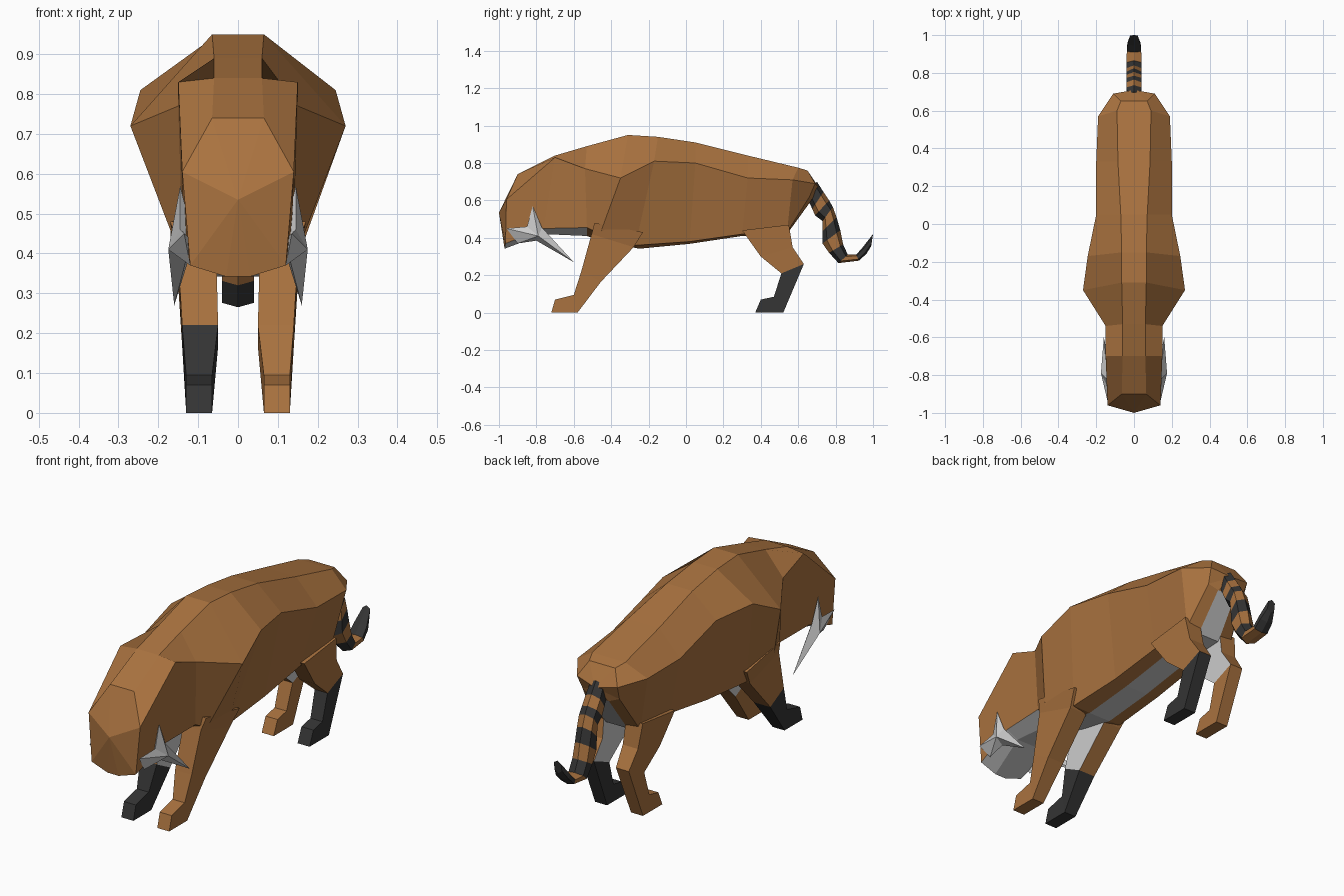
import bpy, bmesh

if "Cube" in bpy.data.objects:
    bpy.data.objects.remove(bpy.data.objects["Cube"])


def material(name, color):
    m = bpy.data.materials.new(name)
    m.diffuse_color = (*color, 1)
    m.use_nodes = True
    m.node_tree.nodes["Principled BSDF"].inputs["Base Color"].default_value = m.diffuse_color
    return m


BROWN = material("brown", (0.40, 0.17, 0.05))
BLACK = material("black", (0.035, 0.035, 0.035))


def finish(name, bm, mats):
    bmesh.ops.recalc_face_normals(bm, faces=bm.faces)
    mesh = bpy.data.meshes.new(name)
    bm.to_mesh(mesh)
    bm.free()
    for m in mats:
        mesh.materials.append(m)
    ob = bpy.data.objects.new(name, mesh)
    bpy.context.collection.objects.link(ob)
    return ob


def loft(name, rings, mats, pick, tips=(None, None)):
    """Skin closed rings; pick(segment, side) gives the material slot; tips pull the caps to a point."""
    bm = bmesh.new()
    vs = [[bm.verts.new(p) for p in r] for r in rings]
    n = len(rings[0])
    for s in range(len(vs) - 1):
        for k in range(n):
            j = (k + 1) % n
            f = bm.faces.new((vs[s][k], vs[s][j], vs[s + 1][j], vs[s + 1][k]))
            f.material_index = pick(s, k)
    for ring, tip, s in ((vs[0], tips[0], 0), (vs[-1], tips[1], len(vs) - 2)):
        cap = bm.faces.new(ring)
        cap.material_index = pick(s, 0)
        if tip:
            bmesh.ops.poke(bm, faces=[cap])["verts"][0].co = tip
    return finish(name, bm, mats)


# Body and head: four rails from nose to rump, mirrored into rings
back = [(.065, -.9, .74), (.06, -.7, .84), (.06, -.53, .89), (.065, -.31, .95), (.065, -.15, .94),
        (.07, .05, .91), (.085, .33, .84), (.09, .6, .775), (.07, .65, .76)]
flank = [(.14, -.96, .605), (.15, -.7, .83), (.15, -.54, .77), (.27, -.35, .72), (.245, -.17, .81),
         (.2, .05, .80), (.2, .33, .72), (.19, .57, .71), (.11, .69, .69)]
low = [(.12, -.965, .37), (.135, -.76, .45), (.14, -.53, .455), (.155, -.46, .42), (.14, -.27, .36),
       (.13, .02, .38), (.125, .3, .42), (.13, .54, .43), (.1, .66, .62)]
belly = [(.03, -.97, .342), (.07, -.76, .42), (.06, -.53, .41), (.06, -.44, .38), (.06, -.25, .342),
         (.06, .02, .368), (.06, .3, .41), (.06, .54, .42), (.05, .67, .60)]
rings = []
for half in zip(back, flank, low, belly):
    rings.append(list(half) + [(-x, y, z) for x, y, z in reversed(half)])


def body_slot(s, k):
    grey = k == 3 or (s < 2 and k in (2, 4))
    return 1 if grey else 0


loft("body", rings, [BROWN, None], body_slot, ((0, -1, .535), (0, .71, .67)))

# Legs: front y z, back y z, inner x, outer x for each section, hip to toe
front = [(-.49, .48, -.23, .43, .06, .17), (-.505, .42, -.28, .35, .055, .152),
         (-.56, .22, -.455, .165, .05, .14), (-.6, .095, -.58, 0, .065, .13), (-.70, .07, -.72, 0, .065, .13)]
hind = [(.30, .44, .55, .47, .06, .15), (.40, .30, .57, .35, .055, .138),
        (.51, .21, .63, .26, .06, .13), (.47, .085, .52, 0, .065, .13), (.40, .07, .37, 0, .065, .13)]


def leg_ring(s, side):
    yf, zf, yb, zb, xi, xo = s
    return [(side * xi, yf, zf), (side * xo, yf, zf), (side * xo, yb, zb), (side * xi, yb, zb)]


for label, sections, dark_side in (("front", front, -1), ("hind", hind, 1)):
    for side in (-1, 1):
        where = "right" if side > 0 else "left"
        rs = [leg_ring(s, side) for s in sections]
        loft(f"{label}_{where}_upper_leg", rs[:3], [BROWN, None], lambda s, k: int(k == 3))
        foot = BLACK if side == dark_side else BROWN
        loft(f"{label}_{where}_paw", rs[2:], [foot], lambda s, k: 0)

# Tail: outer y z, inner y z, half width; bands alternate
tail = [(.70, .70, .645, .62, .035), (.735, .645, .675, .555, .04), (.765, .60, .69, .52, .04),
        (.785, .565, .73, .49, .04), (.805, .51, .73, .435, .04), (.825, .44, .73, .37, .04),
        (.84, .365, .765, .32, .04), (.865, .31, .815, .265, .04), (.91, .31, .925, .278, .038),
        (.945, .35, .965, .315, .035), (1.0, .42, .99, .355, .02)]
tail_rings = []
for yo, zo, yi, zi, w in tail:
    def at(x, t):
        return (x, yo + (yi - yo) * t, zo + (zi - zo) * t)
    tail_rings.append([at(0, 0), at(w, .2), at(w, .75), at(0, 1), at(-w, .75), at(-w, .2)])
loft("tail", tail_rings, [BLACK, BROWN], lambda s, k: 0 if s == 9 else s % 2)

# Cheek tufts: star outline on the cheek rising to an apex
outline = [(.135, -.96, .45), (.145, -.85, .46), (.145, -.82, .57), (.145, -.77, .455),
           (.16, -.6, .27), (.13, -.8, .385), (.12, -.9, .37)]
for side in (-1, 1):
    bm = bmesh.new()
    vs = [bm.verts.new((side * x, y, z)) for x, y, z in outline]
    apex = bm.verts.new((side * .175, -.79, .41))
    root = bm.verts.new((side * .11, -.82, .43))
    for a, b in zip(vs, vs[1:] + vs[:1]):
        bm.faces.new((a, b, apex))
        bm.faces.new((b, a, root))
    finish("right_cheek_tuft" if side > 0 else "left_cheek_tuft", bm, [])
